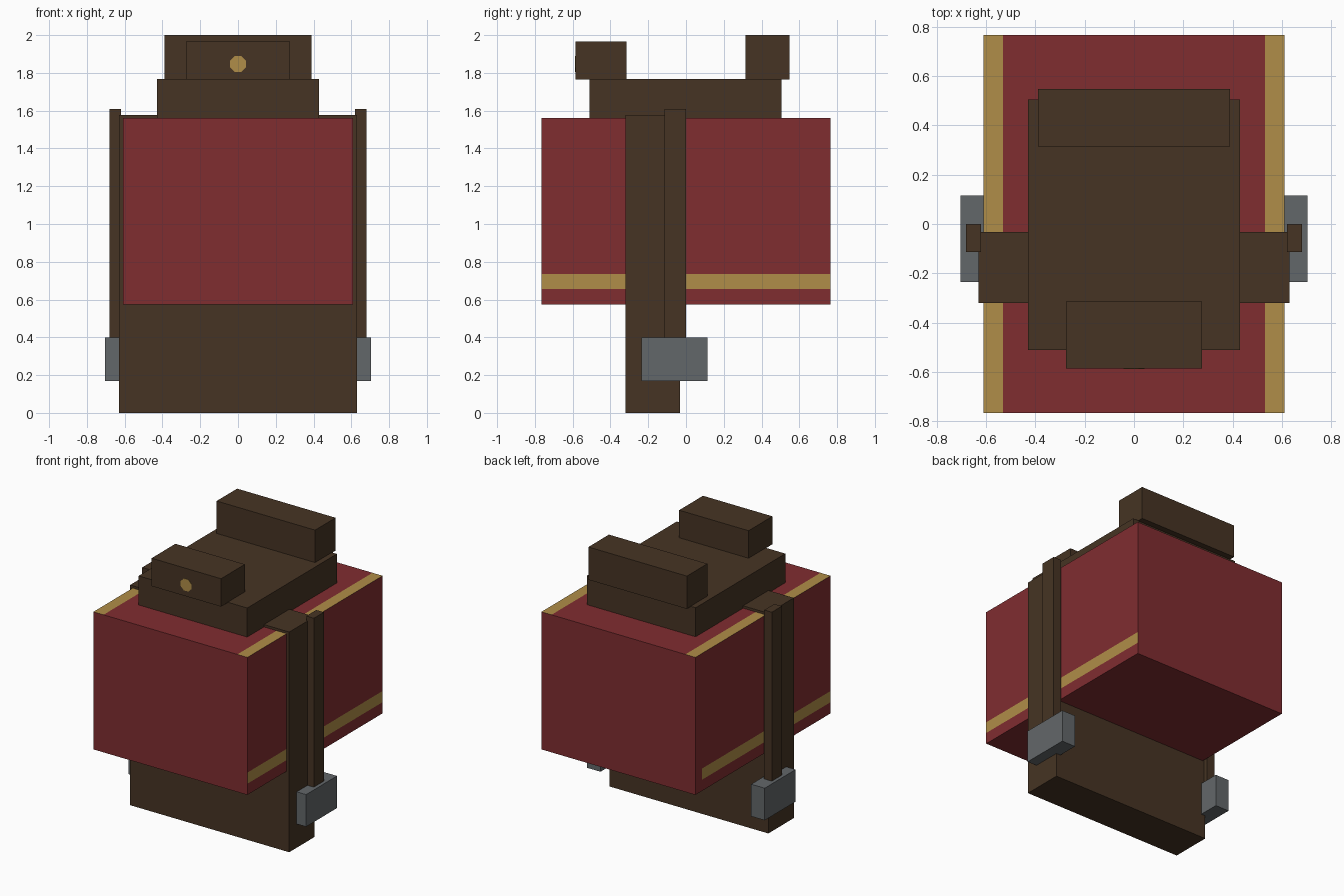
import bpy, bmesh, math
from mathutils import Vector

if "Cube" in bpy.data.objects:
    bpy.data.objects.remove(bpy.data.objects["Cube"], do_unlink=True)


def material(name, rgb):
    m = bpy.data.materials.new(name)
    m.use_nodes = True
    color = (*rgb, 1)
    m.diffuse_color = color
    bsdf = m.node_tree.nodes["Principled BSDF"]
    bsdf.inputs["Base Color"].default_value = color
    bsdf.inputs["Roughness"].default_value = 0.8
    return m


leather = material("dark_brown_leather", (0.061, 0.034, 0.017))
cloth = material("red_cloth", (0.216, 0.026, 0.030))
gold = material("gold_trim", (0.434, 0.270, 0.065))
iron = material("grey_iron", (0.124, 0.136, 0.144))


def finish(name, bm, *mats):
    mesh = bpy.data.meshes.new(name)
    bm.to_mesh(mesh)
    bm.free()
    for m in mats:
        mesh.materials.append(m)
    obj = bpy.data.objects.new(name, mesh)
    bpy.context.collection.objects.link(obj)
    return obj


def box_mesh(x, y, z):
    """Box from (low, high) ranges on each axis."""
    bm = bmesh.new()
    bmesh.ops.create_cube(bm, size=1)
    for v in bm.verts:
        v.co = Vector([r[0] if c < 0 else r[1] for c, r in zip(v.co, (x, y, z))])
    return bm


def box(name, mat, x, y, z):
    return finish(name, box_mesh(x, y, z), mat)


# Blanket, cut along the edges of its gold trim
trim_x, stripe_low, stripe_high, stripe_end = 0.53, 0.655, 0.735, 0.69
bm = box_mesh((-0.61, 0.61), (-0.765, 0.765), (0.575, 1.56))
cuts = [((trim_x, 0, 0), (1, 0, 0)), ((-trim_x, 0, 0), (1, 0, 0)),
        ((0, 0, stripe_low), (0, 0, 1)), ((0, 0, stripe_high), (0, 0, 1)),
        ((0, stripe_end, 0), (0, 1, 0))]
for co, no in cuts:
    geom = bm.verts[:] + bm.edges[:] + bm.faces[:]
    bmesh.ops.bisect_plane(bm, geom=geom, plane_co=co, plane_no=no)
bm.normal_update()
for f in bm.faces:
    c, n = f.calc_center_median(), f.normal
    top_trim = n.z > 0.5 and abs(c.x) > trim_x
    side_stripe = abs(n.x) > 0.5 and stripe_low < c.z < stripe_high
    short_end = n.x < 0 and c.y > stripe_end
    if top_trim or (side_stripe and not short_end):
        f.material_index = 1
finish("blanket", bm, cloth, gold)

# Seat with raised front and back
box("seat", leather, (-0.43, 0.43), (-0.51, 0.505), (1.54, 1.768))
box("pommel", leather, (-0.275, 0.275), (-0.585, -0.315), (1.765, 1.965))
box("cantle", leather, (-0.39, 0.39), (0.315, 0.547), (1.765, 2.0))

# Wide girth passing around the blanket
box("girth", leather, (-0.63, 0.63), (-0.32, -0.032), (0, 1.577))

# Stirrups and their straps on both sides
for side, s in (("left", 1), ("right", -1)):
    def span(a, b):
        return tuple(sorted((s * a, s * b)))
    box(side + "_stirrup_strap", leather, span(0.62, 0.68), (-0.113, 0), (0.3, 1.61))
    box(side + "_stirrup", iron, span(0.597, 0.704), (-0.235, 0.115), (0.17, 0.4))

# Gold stud on the pommel, a thin eight-sided plate
bm = bmesh.new()
bmesh.ops.create_cone(bm, cap_ends=True, segments=8, radius1=0.046, radius2=0.046, depth=0.006)
stud = finish("pommel_stud", bm, gold)
stud.rotation_euler = (math.pi / 2, math.pi / 8, 0)
stud.location = (0, -0.585, 1.847)
